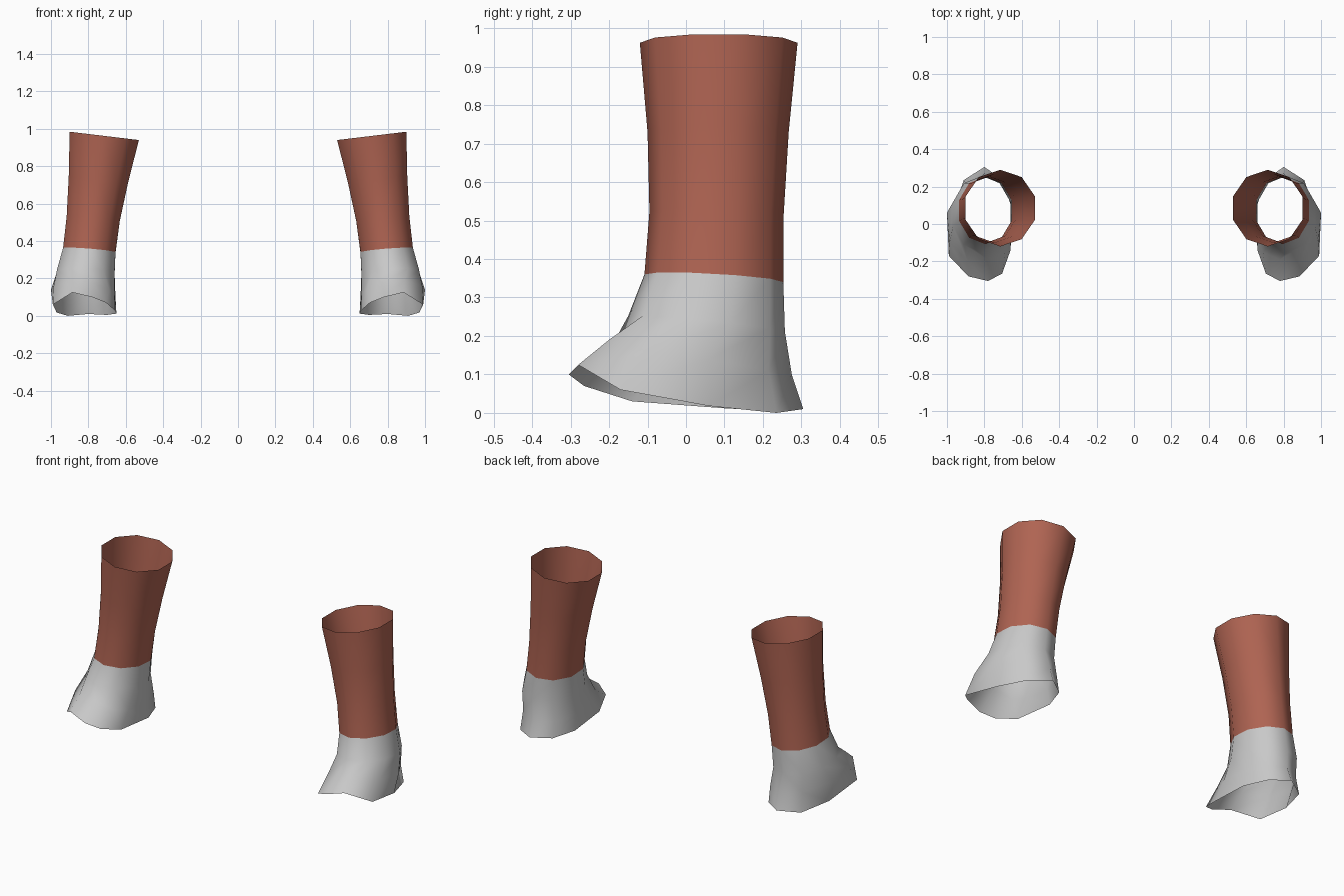
import bpy, bmesh, math

if "Cube" in bpy.data.objects:
    bpy.data.objects.remove(bpy.data.objects["Cube"])

SIDES = 10


def material(name, rgb):
    m = bpy.data.materials.new(name)
    m.diffuse_color = (*rgb, 1.0)
    m.use_nodes = True
    m.node_tree.nodes["Principled BSDF"].inputs["Base Color"].default_value = m.diffuse_color
    return m


def ring(x0, x1, y0, y1, z, tilt_x, tilt_y):
    """Ten-sided oval filling the given extents, on a tilted plane."""
    cx, cy = (x0 + x1) / 2, (y0 + y1) / 2
    rx, ry = (x1 - x0) / 2 / math.cos(math.radians(18)), (y1 - y0) / 2
    pts = []
    for i in range(SIDES):
        a = math.radians(90 - 36 * i)
        dx, dy = rx * math.cos(a), ry * math.sin(a)
        pts.append((cx + dx, cy + dy, z + tilt_x * dx + tilt_y * dy))
    return pts


def tube_pair(name, rings, mat):
    """Open tube through the rings (top to bottom), mirrored to the other leg."""
    bm = bmesh.new()
    rows = [[bm.verts.new(p) for p in r] for r in rings]
    for a, b in zip(rows, rows[1:]):
        for i in range(SIDES):
            j = (i + 1) % SIDES
            bm.faces.new((a[i], a[j], b[j], b[i])).smooth = True
    me = bpy.data.meshes.new(name)
    bm.to_mesh(me)
    bm.free()
    me.materials.append(mat)
    ob = bpy.data.objects.new(name, me)
    bpy.context.collection.objects.link(ob)
    mod = ob.modifiers.new("mirror", 'MIRROR')
    mod.use_mirror_merge = False
    return ob


red = material("brick red", (0.43, 0.127, 0.085))
grey = material("light grey", (0.58, 0.58, 0.58))

# Shin sleeve: leans inward and widens towards the top
ankle = ring(0.655, 0.935, -0.108, 0.253, 0.35, 0.08, -0.055)
shin = [
    ring(0.53, 0.90, -0.12, 0.29, 0.962, 0.12, 0.0),
    ring(0.587, 0.905, -0.10, 0.267, 0.73, 0.09, 0.0),
    ring(0.632, 0.916, -0.095, 0.254, 0.52, 0.08, -0.02),
    ankle,
]
tube_pair("shin_sleeve", shin, red)

# Foot cover: flares over the instep and heel, open underneath
instep = [
    (0.795, 0.275, 0.10), (0.905, 0.215, 0.11), (1.0, 0.06, 0.14),
    (0.985, -0.10, 0.16), (0.89, -0.20, 0.19), (0.78, -0.19, 0.18),
    (0.69, -0.15, 0.14), (0.66, -0.07, 0.12), (0.655, 0.09, 0.10),
    (0.70, 0.22, 0.095),
]
hem = [
    (0.80, 0.305, 0.01), (0.91, 0.235, 0.0), (0.97, 0.06, 0.018),
    (0.99, -0.17, 0.06), (0.885, -0.28, 0.125), (0.78, -0.305, 0.10),
    (0.705, -0.265, 0.07), (0.66, -0.14, 0.03), (0.65, 0.10, 0.012),
    (0.70, 0.235, 0.005),
]
foot = [
    ankle,
    ring(0.66, 0.968, -0.15, 0.257, 0.232, 0.05, -0.10),
    instep,
    hem,
]
tube_pair("foot_cover", foot, grey)
